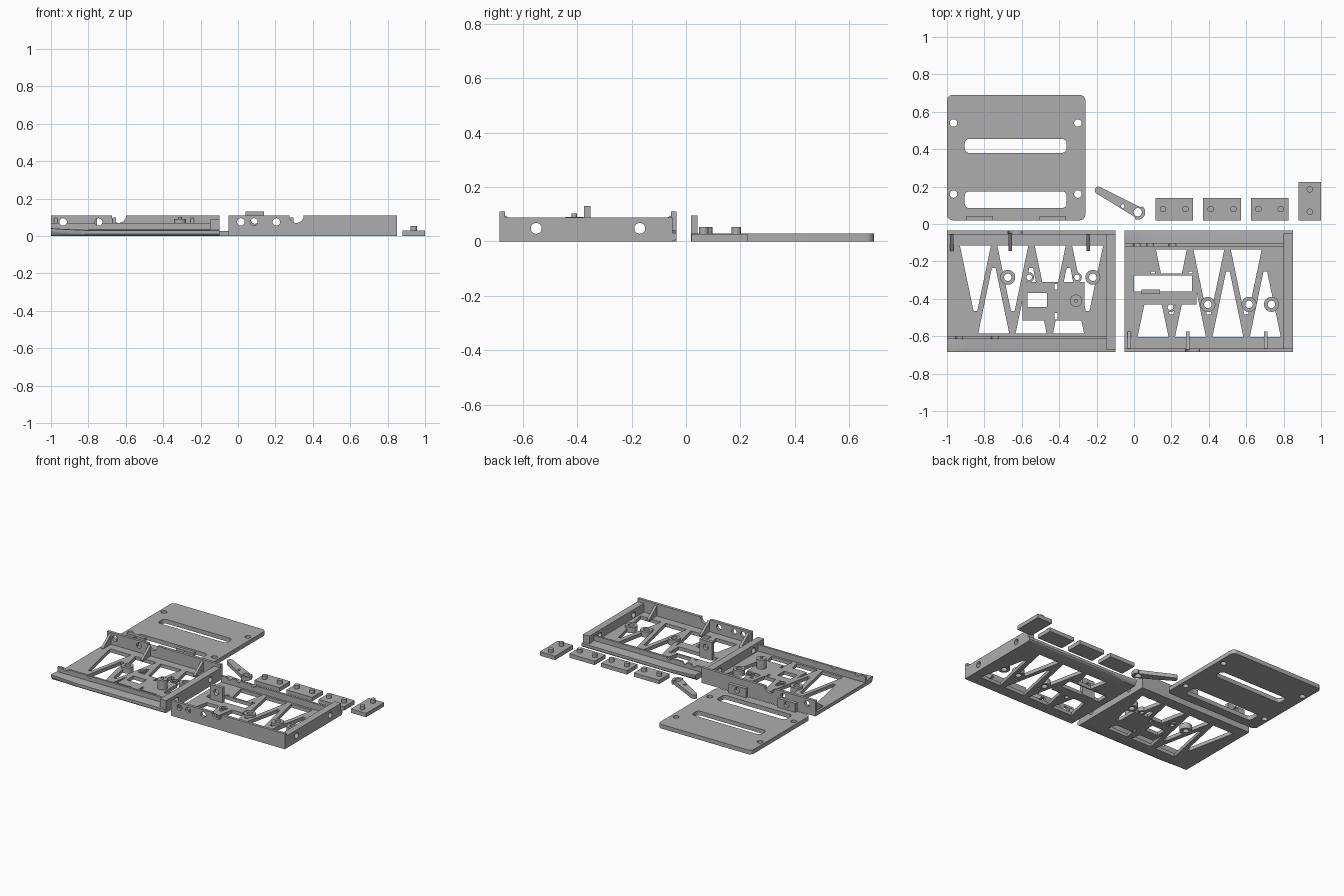
import bpy, math
from mathutils import Matrix

if "Cube" in bpy.data.objects:
    bpy.data.objects.remove(bpy.data.objects["Cube"])

mat = bpy.data.materials.new("mid_grey")
mat.diffuse_color = (0.42, 0.42, 0.42, 1)
mat.use_nodes = True
mat.node_tree.nodes["Principled BSDF"].inputs["Base Color"].default_value = mat.diffuse_color


def prism(name, pts, a0, a1, axis="z"):
    """Extrude a 2D outline from a0 to a1 along an axis."""
    put = {"z": lambda p, a: (p[0], p[1], a),
           "y": lambda p, a: (p[0], a, p[1]),
           "x": lambda p, a: (a, p[0], p[1])}[axis]
    n = len(pts)
    area = sum(pts[i - 1][0] * pts[i][1] - pts[i][0] * pts[i - 1][1] for i in range(n))
    pts = pts if (area > 0) != (axis == "y") else pts[::-1]
    verts = [put(p, a) for a in (a0, a1) for p in pts]
    faces = [tuple(range(n))[::-1], tuple(range(n, 2 * n))]
    faces += [(i, (i + 1) % n, (i + 1) % n + n, i + n) for i in range(n)]
    me = bpy.data.meshes.new(name)
    me.from_pydata(verts, [], faces)
    me.materials.append(mat)
    ob = bpy.data.objects.new(name, me)
    bpy.context.collection.objects.link(ob)
    return ob


def rect(x0, x1, y0, y1, r=0):
    if not r:
        return [(x0, y0), (x1, y0), (x1, y1), (x0, y1)]
    pts = []
    for k, (cx, cy) in enumerate([(x1 - r, y1 - r), (x0 + r, y1 - r), (x0 + r, y0 + r), (x1 - r, y0 + r)]):
        for i in range(7):
            t = (k + i / 6) * math.pi / 2
            pts.append((cx + r * math.cos(t), cy + r * math.sin(t)))
    return pts


def circle(x, y, r, n=32):
    return [(x + r * math.cos(2 * math.pi * i / n), y + r * math.sin(2 * math.pi * i / n)) for i in range(n)]


def cut(ob, outlines, axis="z", a0=-1.5, a1=1.5):
    """Cut outlines through an object."""
    for pts in outlines:
        c = prism("cutter", pts, a0, a1, axis)
        m = ob.modifiers.new("cut", "BOOLEAN")
        m.operation, m.solver, m.object = "DIFFERENCE", "EXACT", c
        bpy.context.view_layer.objects.active = ob
        bpy.ops.object.modifier_apply(modifier=m.name)
        bpy.data.objects.remove(c)
    return ob


def nose(name):
    """Low rail with an upturned open end and a thin inner ridge."""
    xs = [-1, -0.96, -0.92, -0.87, -0.8, -0.1]
    verts, faces = [], []
    for x in xs:
        s = max(0, (-0.8 - x) / 0.2) ** 1.5
        prof = [(-0.6, 0), (-0.668, 0), (-0.68, 0.004 + 0.01 * s), (-0.685, 0.01 + 0.018 * s),
                (-0.685, 0.03 + 0.01 * s), (-0.67, 0.032 + 0.01 * s), (-0.615, 0.035),
                (-0.615, 0.07), (-0.6, 0.07)]
        verts += [(x, y, z) for y, z in prof]
    n = 9
    for k in range(len(xs) - 1):
        for i in range(n):
            j = (i + 1) % n
            faces.append((k * n + i, k * n + j, k * n + n + j, k * n + n + i))
    faces += [tuple(range(n))[::-1], tuple(range(len(verts) - n, len(verts)))]
    ob = prism(name, rect(0, 1, 0, 1), 0, 1)
    ob.data.clear_geometry()
    ob.data.from_pydata(verts, [], faces)
    return ob


def tray(side, covers, windows, rings, holes, wall_x):
    """One slotted tray in left-hand coordinates; returns its parts."""
    parts = []
    tris = []
    for k in range(4):
        x = -0.848 + 0.2 * k
        tris.append([(x - 0.083, -0.115), (x + 0.083, -0.115), (x + 0.01, -0.465), (x - 0.01, -0.465)])
    for k in range(3):
        x = -0.75 + 0.2 * k
        tris.append([(x - 0.083, -0.585), (x + 0.083, -0.585), (x + 0.01, -0.235), (x - 0.01, -0.235)])
    bores = [circle(x, y, 0.02) for x, y in rings] + [circle(x, y, 0.015) for x, y in holes]
    # floor with triangular lightening holes
    floor = prism(side + "_floor", rect(-1, -0.1, -0.61, -0.035), 0, 0.025)
    parts.append(cut(floor, tris + windows + bores))
    # solid mounting panel
    panel = prism(side + "_mounting_panel", covers, 0, 0.025)
    parts.append(cut(panel, windows + bores))
    # ring bosses
    for x, y in rings:
        parts.append(cut(prism(side + "_ring_boss", circle(x, y, 0.04), 0, 0.04), [circle(x, y, 0.02)]))
    for x, y in holes:
        parts.append(cut(prism(side + "_small_boss", circle(x, y, 0.026), 0, 0.03), [circle(x, y, 0.015)]))
    # tall wall with holes and a round notch, and the rail opposite it
    rounds = [circle(x, 0.075, 0.02) for x in wall_x]
    wall = prism(side + "_tall_wall", rect(-1, -0.1, 0, 0.11), -0.055, -0.035, "y")
    parts.append(cut(wall, rounds + [circle(-0.637, 0.108, 0.038)], "y"))
    parts.append(cut(nose(side + "_rail"), rounds, "y"))
    # end wall
    end = prism(side + "_end_wall", rect(-0.67, -0.036, 0, 0.087), -0.15, -0.1, "x")
    parts.append(cut(end, [circle(y, 0.048, 0.02) for y in (-0.55, -0.17)], "x"))
    # triangular gussets
    for x in (-0.975, -0.662, -0.245):
        parts.append(prism(side + "_gusset", [(-0.05, 0.02), (-0.145, 0.02), (-0.145, 0.03), (-0.05, 0.1)],
                           x - 0.009, x + 0.009, "x"))
    return parts


# left tray
tray("left", rect(-0.595, -0.265, -0.515, -0.31),
     [rect(-0.57, -0.465, -0.445, -0.37), rect(-0.425, -0.41, -0.35, -0.32), rect(-0.425, -0.41, -0.51, -0.475)],
     [(-0.675, -0.285), (-0.22, -0.285)], [(-0.56, -0.285), (-0.305, -0.285)], [-0.935, -0.745])
prism("left_post", circle(-0.31, -0.41, 0.033), 0, 0.09)
prism("left_post_tip", circle(-0.31, -0.41, 0.01), 0.08, 0.102)

# right tray, mirrored front to back
right = tray("right", rect(-0.955, -0.615, -0.455, -0.29),
             [rect(-0.95, -0.64, -0.445, -0.36)],
             [(-0.555, -0.29), (-0.335, -0.29), (-0.215, -0.29)], [(-0.755, -0.275)],
             [-0.935, -0.865, -0.745])
for ob in right:
    ob.data.transform(Matrix.Translation((0.95, -0.72, 0)) @ Matrix.Scale(-1, 4, (0, 1, 0)))
    ob.data.flip_normals()
bracket = prism("upright_bracket", rect(0.04, 0.14, 0, 0.13), -0.375, -0.35, "y")
cut(bracket, [circle(0.09, 0.085, 0.02)], "y")

# cover plate with slots, corner holes and two drilled tabs
plate = prism("cover_plate", rect(-1, -0.26, 0.02, 0.69, 0.03), 0, 0.03)
cut(plate, [rect(-0.905, -0.36, 0.38, 0.455, 0.025), rect(-0.905, -0.36, 0.085, 0.175, 0.025)]
    + [circle(x, y, 0.02) for x in (-0.965, -0.3) for y in (0.16, 0.54)])
for x in (-0.825, -0.435):
    tab = prism("plate_tab", rect(x - 0.07, x + 0.07, 0, 0.095), 0.018, 0.043, "y")
    cut(tab, [circle(x, 0.065, 0.02)], "y")

# lever arm
ax, ay, bx, by = 0.02, 0.063, -0.19, 0.18
t = math.atan2(by - ay, bx - ax)
outline = []
for cx, cy, r, start in ((ax, ay, 0.04, t + math.pi / 2), (bx, by, 0.02, t - math.pi / 2)):
    for i in range(17):
        a = start + math.pi * i / 16
        rr = r if 0 < i < 16 or r < 0.03 else 0.03
        outline.append((cx + rr * math.cos(a), cy + rr * math.sin(a)))
cut(prism("lever_arm", outline, 0, 0.027), [circle(ax, ay, 0.022), circle(-0.06, 0.096, 0.01)])

# pegged blocks
for x0, x1, y1, pegs in ((0.115, 0.315, 0.14, [(0.155, 0.08), (0.275, 0.08)]),
                         (0.37, 0.573, 0.14, [(0.41, 0.08), (0.532, 0.08)]),
                         (0.625, 0.825, 0.14, [(0.665, 0.08), (0.785, 0.08)]),
                         (0.88, 1.0, 0.225, [(0.94, 0.185), (0.94, 0.065)])):
    prism("peg_block", rect(x0, x1, 0.02, y1), 0, 0.028)
    for x, y in pegs:
        prism("peg", circle(x, y, 0.017), 0.02, 0.053)

# smooth round surfaces, keep edges sharp
bpy.ops.object.select_all(action="SELECT")
bpy.context.view_layer.objects.active = plate
bpy.ops.object.shade_smooth_by_angle(angle=math.radians(30))
